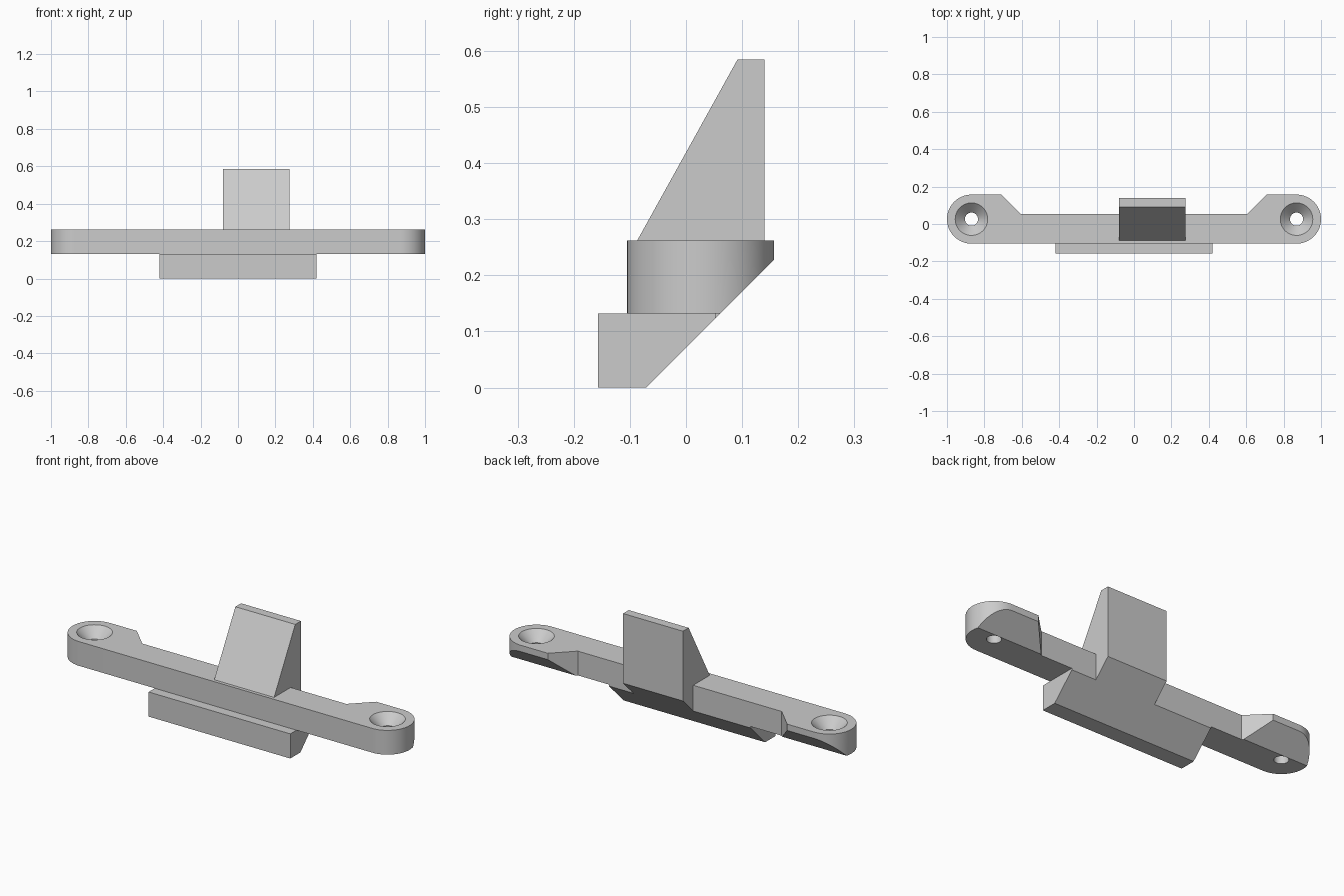
import bpy, bmesh, math
from mathutils import Vector

if "Cube" in bpy.data.objects:
    bpy.data.objects.remove(bpy.data.objects["Cube"])

grey = bpy.data.materials.new("plain grey")
grey.diffuse_color = (0.6, 0.6, 0.6, 1)
grey.use_nodes = True
grey.node_tree.nodes["Principled BSDF"].inputs["Base Color"].default_value = grey.diffuse_color

Z0, Z1 = 0.132, 0.262          # underside and top of the bar
BACK = 0.053                   # back of the narrow bar section
END_X, END_Y, END_R = 0.869, 0.026, 0.131


def slope(y):                  # height of the 45 degree underside
    return y + 0.071


def prism(name, points, offset):
    """Extrude a closed polygon along an offset vector."""
    bm = bmesh.new()
    face = bm.faces.new([bm.verts.new(p) for p in points])
    ext = bmesh.ops.extrude_face_region(bm, geom=[face])
    bmesh.ops.translate(bm, vec=offset,
                        verts=[v for v in ext["geom"] if isinstance(v, bmesh.types.BMVert)])
    bmesh.ops.recalc_face_normals(bm, faces=bm.faces[:])
    return finish(name, bm)


def finish(name, bm):
    mesh = bpy.data.meshes.new(name)
    bm.to_mesh(mesh)
    bm.free()
    obj = bpy.data.objects.new(name, mesh)
    bpy.context.collection.objects.link(obj)
    mesh.materials.append(grey)
    return obj


def activate(obj):
    bpy.ops.object.select_all(action='DESELECT')
    obj.select_set(True)
    bpy.context.view_layer.objects.active = obj


# Mounting bar with rounded, widened ends
half = [(END_X + END_R * math.cos(a), END_Y + END_R * math.sin(a))
        for a in [math.radians(-90 + 180 * i / 32) for i in range(33)]]
half += [(0.71, END_Y + END_R), (0.605, BACK)]
outline = half + [(-x, y) for x, y in reversed(half)]
bar = prism("mounting_bar", [(x, y, Z0) for x, y in outline], (0, 0, Z1 - Z0))

# Sloped cut beneath the rear of both ends
bm = bmesh.new()
bm.from_mesh(bar.data)
cut = bmesh.ops.bisect_plane(bm, geom=bm.verts[:] + bm.edges[:] + bm.faces[:],
                             plane_co=(0, 0, slope(0)), plane_no=Vector((0, 1, -1)).normalized(),
                             clear_outer=True)
bmesh.ops.holes_fill(bm, edges=[e for e in bm.edges if e.is_boundary], sides=0)
bmesh.ops.recalc_face_normals(bm, faces=bm.faces[:])
bm.to_mesh(bar.data)
bm.free()

# Countersunk screw holes
N = 48
for side in (-1, 1):
    bm = bmesh.new()
    rings = []
    for r, z in [(0.035, Z0 - 0.1), (0.035, Z1 - 0.052), (0.087, Z1), (0.097, Z1 + 0.01)]:
        rings.append([bm.verts.new((side * END_X + r * math.cos(2 * math.pi * i / N),
                                    END_Y + r * math.sin(2 * math.pi * i / N), z))
                      for i in range(N)])
    for a, b in zip(rings, rings[1:]):
        for i in range(N):
            j = (i + 1) % N
            bm.faces.new((a[i], a[j], b[j], b[i]))
    bm.faces.new(rings[0][::-1])
    bm.faces.new(rings[-1])
    cutter = finish("screw_hole_cutter", bm)
    cutter.hide_render = True
    activate(bar)
    mod = bar.modifiers.new("screw_hole", 'BOOLEAN')
    mod.operation, mod.solver, mod.object = 'DIFFERENCE', 'EXACT', cutter
    bpy.ops.object.modifier_apply(modifier=mod.name)
    bpy.data.objects.remove(cutter)

activate(bar)
bpy.ops.object.shade_smooth_by_angle(angle=math.radians(25))

# Lower block with sloped back
block = [(-0.157, 0), (-0.071, 0), (BACK, slope(BACK)), (BACK, Z0), (-0.157, Z0)]
prism("lower_block", [(-0.42, y, z) for y, z in block], (0.84, 0, 0))

# Upright wedge, set off centre and running down to the sloped underside
wedge = [(-0.087, Z1), (0.092, 0.585), (0.14, 0.585), (0.14, slope(0.14)),
         (BACK, slope(BACK)), (0.03, Z0), (-0.087, 0.2)]
prism("upright_wedge", [(-0.08, y, z) for y, z in wedge], (0.355, 0, 0))
